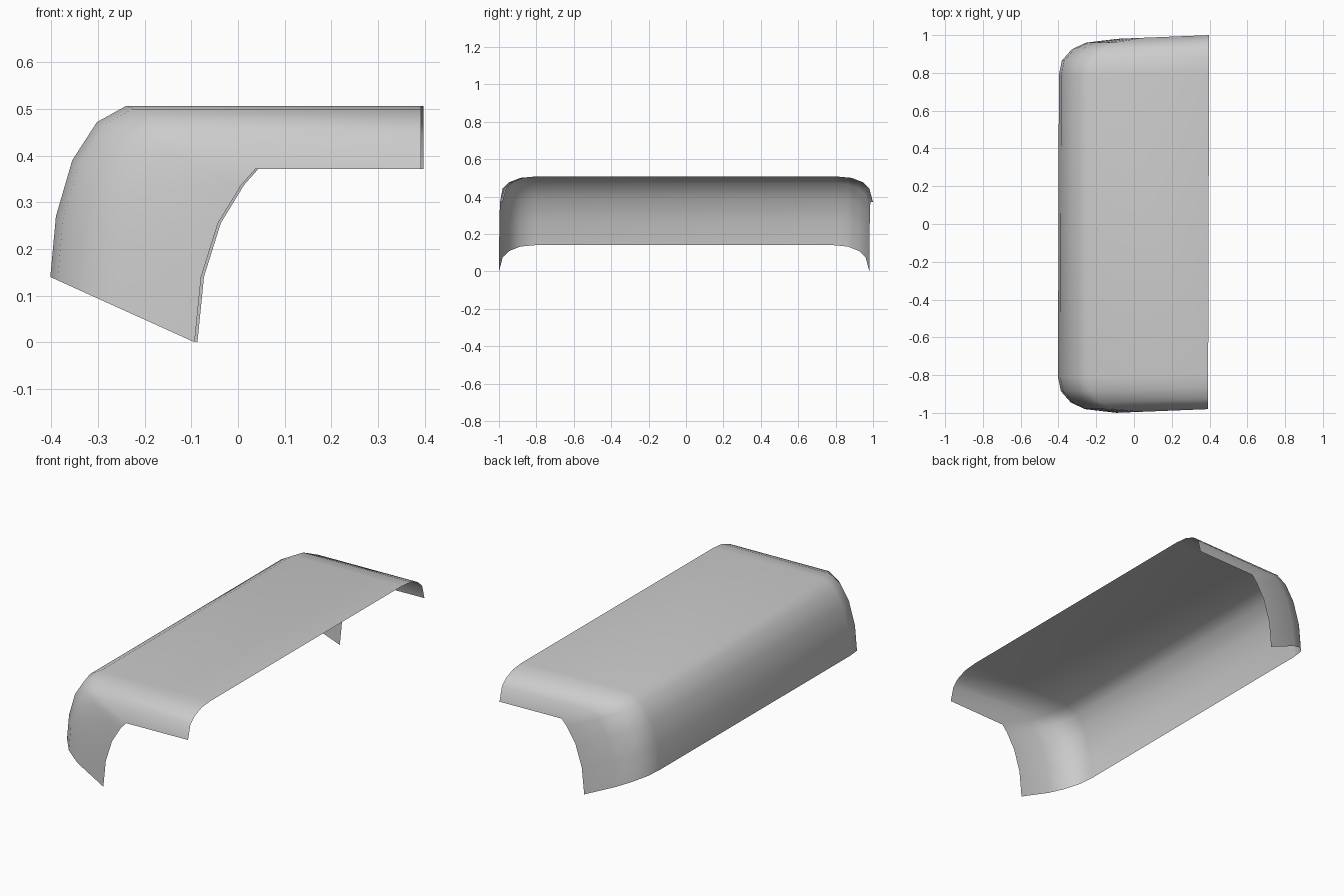
import bpy, bmesh

if "Cube" in bpy.data.objects:
    bpy.data.objects.remove(bpy.data.objects["Cube"])

grey = bpy.data.materials.new("light grey")
grey.use_nodes = True
colour = (0.6, 0.6, 0.6, 1)
grey.diffuse_color = colour
grey.node_tree.nodes["Principled BSDF"].inputs["Base Color"].default_value = colour

# Crown line and matching lip line, (x, z), from the open end down to the skirt
CROWN = [(0.395, 0.507), (-0.237, 0.507), (-0.30, 0.472), (-0.353, 0.39), (-0.388, 0.27), (-0.40, 0.14)]
LIP = [(0.395, 0.371), (0.04, 0.371), (0.01, 0.337), (-0.04, 0.255), (-0.076, 0.14), (-0.09, 0.0)]

# Rounded end section: (half width, blend from crown to lip)
SIDE = [(0.80, 0), (0.875, 0.05), (0.935, 0.22), (0.97, 0.46), (0.99, 1)]
SECTION = [(-y, t) for y, t in reversed(SIDE)] + SIDE


def sheet_point(crown, lip, y, t):
    x = crown[0] + (lip[0] - crown[0]) * t
    z = crown[1] + (lip[1] - crown[1]) * t
    # The sheet is very slightly skewed in plan
    skew = 0.04 * (x - 0.15)
    return (x + 0.003 * y, y + max(-0.01, min(0.01, skew)), z)


# Curved open sheet, swept along the bend
bm = bmesh.new()
rows = [[bm.verts.new(sheet_point(c, l, y, t)) for y, t in SECTION]
        for c, l in zip(CROWN, LIP)]
for a, b in zip(rows, rows[1:]):
    for i in range(len(SECTION) - 1):
        face = bm.faces.new((a[i], a[i + 1], b[i + 1], b[i]))
        face.smooth = True
bm.normal_update()

mesh = bpy.data.meshes.new("curved_cover")
bm.to_mesh(mesh)
bm.free()
mesh.materials.append(grey)
cover = bpy.data.objects.new("curved_cover", mesh)
bpy.context.collection.objects.link(cover)
